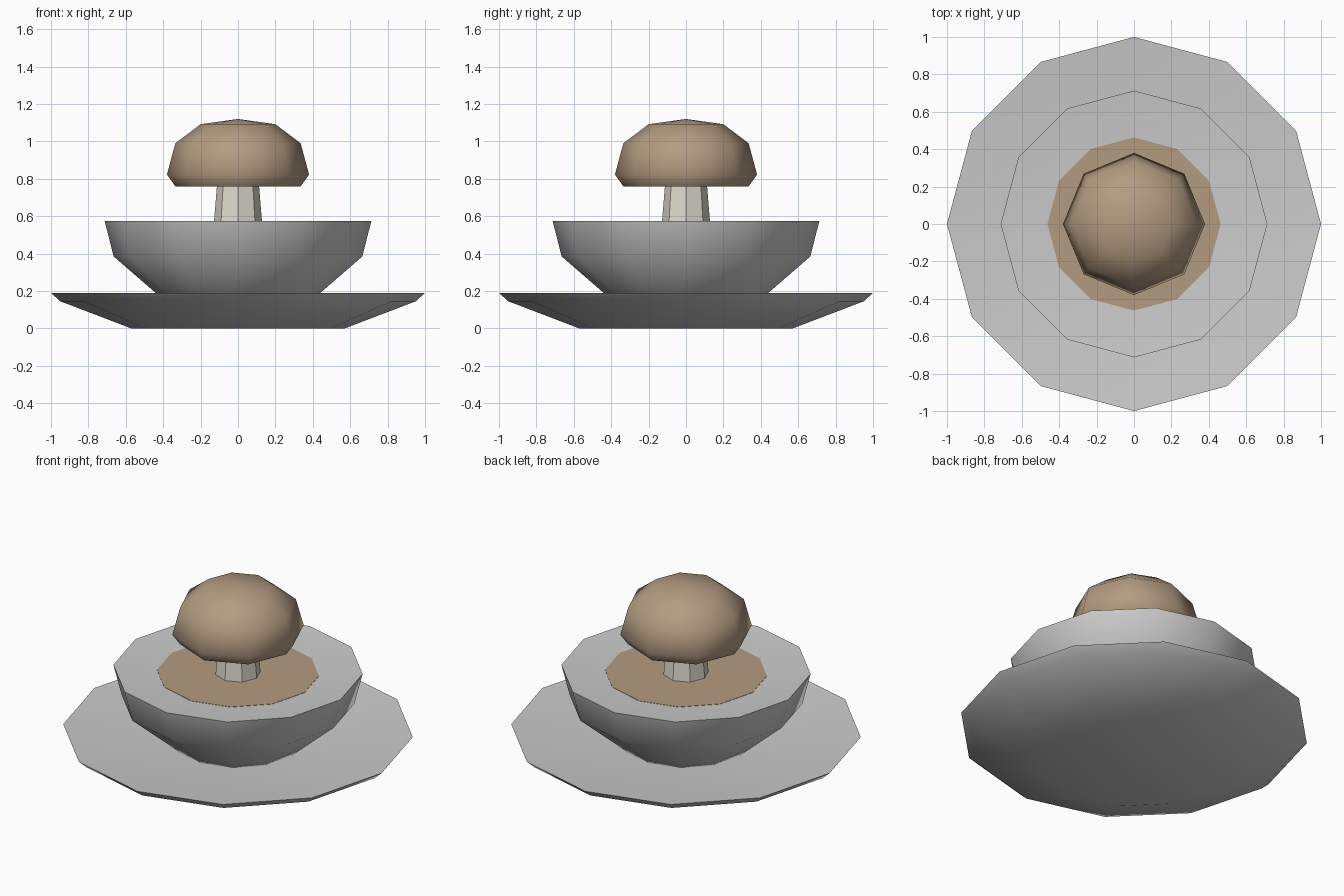
import bpy, bmesh
from math import cos, sin, tau, radians

if "Cube" in bpy.data.objects:
    bpy.data.objects.remove(bpy.data.objects["Cube"])


def material(name, rgb):
    mat = bpy.data.materials.new(name)
    mat.diffuse_color = (*rgb, 1)
    mat.use_nodes = True
    mat.node_tree.nodes["Principled BSDF"].inputs["Base Color"].default_value = mat.diffuse_color
    return mat


def lathe(name, profile, sides, smooth_angle=None, mat=None):
    """Revolve (radius, height) points around z; radius 0 makes a pole."""
    bm = bmesh.new()
    rings = []
    for r, z in profile:
        n = sides if r > 0 else 1
        rings.append([bm.verts.new((r * cos(tau * i / sides), r * sin(tau * i / sides), z))
                      for i in range(n)])
    for a, b in zip(rings, rings[1:]):
        for i in range(sides):
            j = (i + 1) % sides
            quad = [a[i % len(a)], a[j % len(a)], b[j % len(b)], b[i % len(b)]]
            bm.faces.new(list(dict.fromkeys(quad)))
    # close open ends with flat caps
    if len(rings[0]) > 1:
        bm.faces.new(rings[0][::-1])
    if len(rings[-1]) > 1:
        bm.faces.new(rings[-1])
    bmesh.ops.recalc_face_normals(bm, faces=bm.faces)
    mesh = bpy.data.meshes.new(name)
    bm.to_mesh(mesh)
    bm.free()
    obj = bpy.data.objects.new(name, mesh)
    bpy.context.collection.objects.link(obj)
    if mat:
        mesh.materials.append(mat)
    if smooth_angle:
        bpy.ops.object.select_all(action='DESELECT')
        obj.select_set(True)
        bpy.context.view_layer.objects.active = obj
        bpy.ops.object.shade_smooth_by_angle(angle=radians(smooth_angle))
    return obj


brown = material("brown", (0.45, 0.33, 0.22))
pale = material("pale", (0.72, 0.69, 0.61))

# Shallow dish with a slightly sunken top
lathe("saucer", [(0.57, 0), (0.95, 0.145), (1.0, 0.19), (0.35, 0.125)], 12, 50)

# Bowl with a gently sloping wide rim
lathe("bowl", [(0.37, 0.127), (0.44, 0.19), (0.665, 0.385), (0.713, 0.575), (0.46, 0.552)], 12, 50)

# Brown filling in the middle of the bowl
lathe("filling", [(0.463, 0.545), (0.463, 0.554)], 12, 50, brown)

# Mushroom stem and cap
lathe("stem", [(0.13, 0.55), (0.112, 0.77)], 8, None, pale)
lathe("cap", [(0.335, 0.76), (0.38, 0.823), (0.335, 0.99), (0.2, 1.092), (0, 1.12)], 8, 50, brown)
